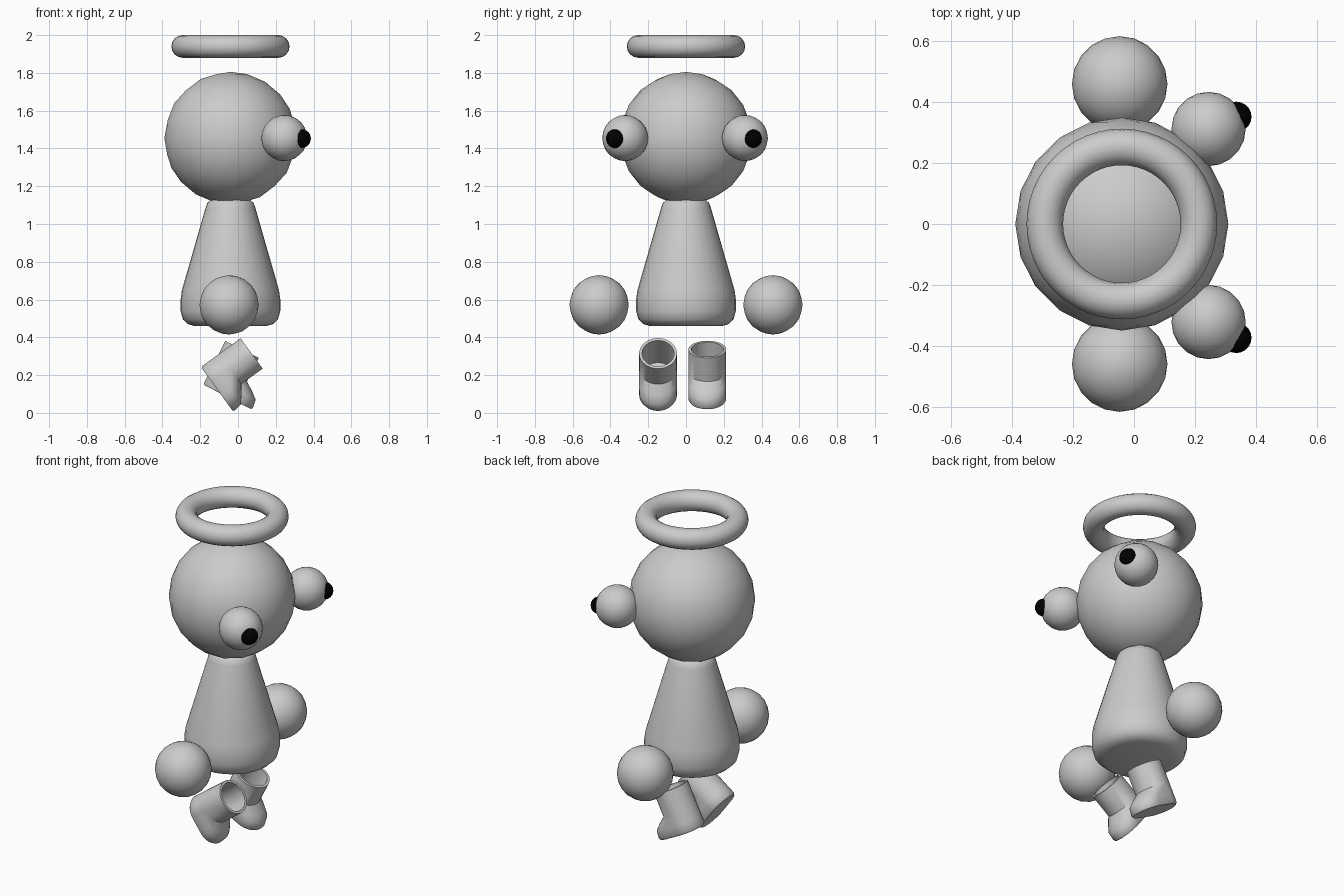
import bpy, bmesh
from math import sin, cos, pi, radians

if "Cube" in bpy.data.objects:
    bpy.data.objects.remove(bpy.data.objects["Cube"])

CX = -0.04  # axis shared by head, body and halo


def smooth(obj, angle=40):
    bpy.ops.object.select_all(action='DESELECT')
    obj.select_set(True)
    bpy.context.view_layer.objects.active = obj
    bpy.ops.object.shade_smooth_by_angle(angle=radians(angle))


def ball(name, r, loc, mat=None):
    bpy.ops.mesh.primitive_ico_sphere_add(subdivisions=3, radius=r, location=loc)
    obj = bpy.context.object
    obj.name = name
    if mat:
        obj.data.materials.append(mat)
    smooth(obj)
    return obj


def loft(name, rings, loc, angle=0):
    """Skin a list of equal-length point rings and cap both ends."""
    bm = bmesh.new()
    loops = [[bm.verts.new(p) for p in ring] for ring in rings]
    n = len(loops[0])
    for a, b in zip(loops, loops[1:]):
        for i in range(n):
            j = (i + 1) % n
            bm.faces.new((a[i], a[j], b[j], b[i]))
    bm.faces.new(loops[0][::-1])
    bm.faces.new(loops[-1])
    bmesh.ops.recalc_face_normals(bm, faces=bm.faces)
    me = bpy.data.meshes.new(name)
    bm.to_mesh(me)
    bm.free()
    obj = bpy.data.objects.new(name, me)
    bpy.context.collection.objects.link(obj)
    obj.location = loc
    obj.rotation_euler[1] = radians(angle)
    smooth(obj)
    return obj


def oval(r, z, cx=0.0, stretch=0.0, n=32):
    """Circle whose front half is shifted along x by stretch."""
    pts = []
    for i in range(n):
        a = -pi / 2 + pi * i / (n // 2 - 1) if i < n // 2 else pi / 2 + pi * (i - n // 2 + 0.5) / (n // 2)
        pts.append((cx + r * cos(a) + (stretch if i < n // 2 else 0), r * sin(a), z))
    return pts


black = bpy.data.materials.new("black")
black.diffuse_color = (0, 0, 0, 1)
black.use_nodes = True
black.node_tree.nodes["Principled BSDF"].inputs["Base Color"].default_value = black.diffuse_color

# head
ball("head", 0.35, (CX, 0, 1.455))

# eyes and pupils
for side, y, py in (("left", 0.312, 0.352), ("right", -0.322, -0.374)):
    ball(side + "_eye", 0.122, (0.245, y, 1.455))
    ball(side + "_pupil", 0.05, (0.336, py, 1.452), black)

# body: rounded cone
profile = [(0.19, 0.46), (0.225, 0.47), (0.252, 0.495), (0.264, 0.54), (0.264, 0.60),
           (0.257, 0.65), (0.132, 1.085), (0.122, 1.112), (0.10, 1.13)]
loft("body", [[(r * cos(2 * pi * i / 32), r * sin(2 * pi * i / 32), z) for i in range(32)]
              for r, z in profile], (CX, 0, 0))

# hands
for side, s in (("left", 1), ("right", -1)):
    ball(side + "_hand", 0.157, (-0.047, s * 0.46, 0.572))

# halo
bpy.ops.mesh.primitive_torus_add(major_radius=0.253, minor_radius=0.06, major_segments=48,
                                 minor_segments=16, location=(CX, 0, 1.94))
halo = bpy.context.object
halo.name = "halo"
smooth(halo)

# boots: hollow shaft over a rounded toe, origin at the heel
boot = [oval(0.092, 0, 0.1, 0.095), oval(0.1, 0.012, 0.1, 0.092), oval(0.1, 0.055, 0.1, 0.085),
        oval(0.1, 0.085, 0.1, 0.05), oval(0.1, 0.12, 0.1, 0), oval(0.1, 0.26, 0.1, 0),
        oval(0.085, 0.26, 0.1, 0), oval(0.085, 0.06, 0.1, 0)]
loft("right_boot", boot, (-0.197, -0.148, 0.243), 54)
loft("left_boot", boot, (-0.185, 0.113, 0.15), 27)
